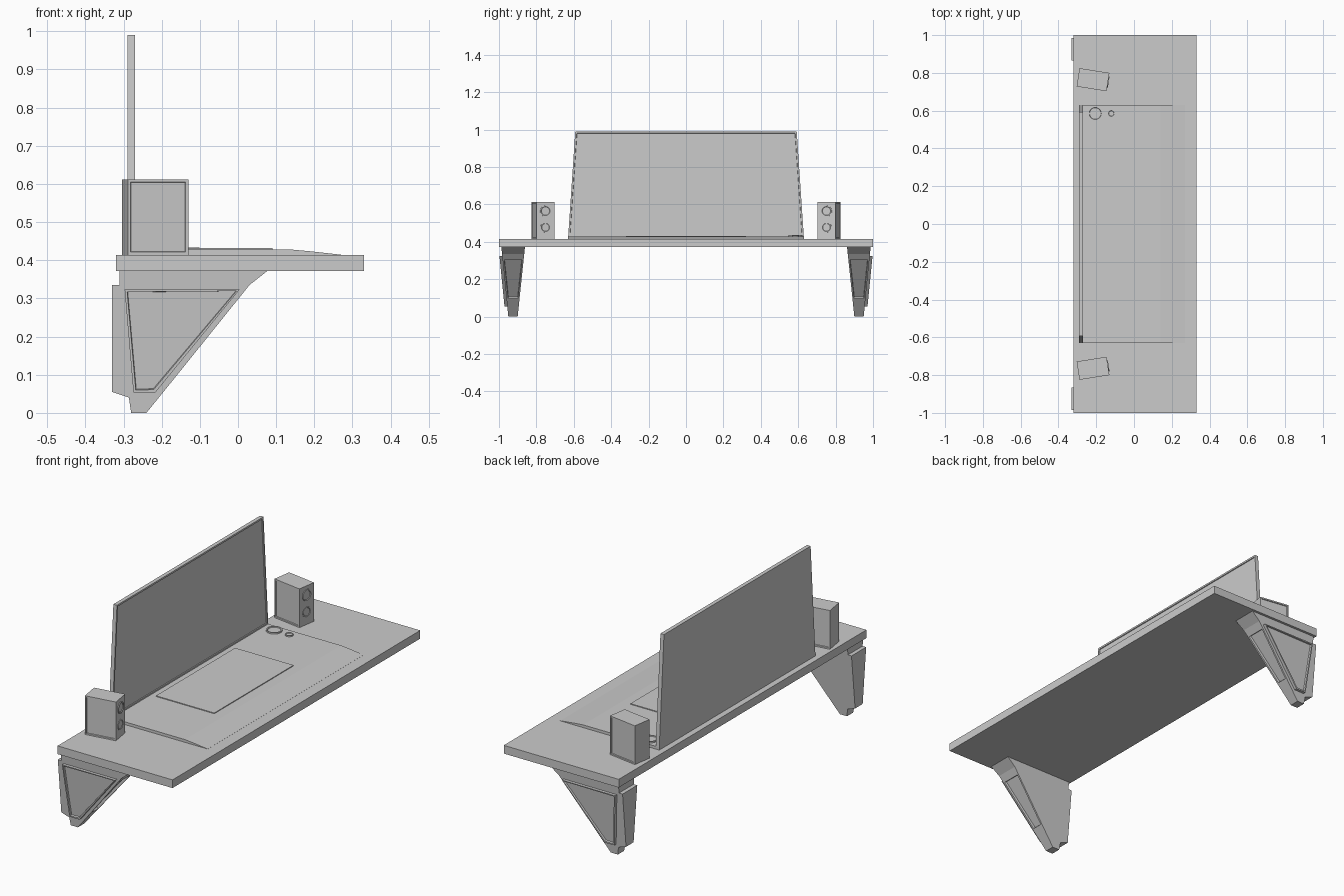
import bpy, bmesh, math
from mathutils import Matrix, Vector

if "Cube" in bpy.data.objects:
    bpy.data.objects.remove(bpy.data.objects["Cube"])


def finish(name, bm, mirror=False):
    bmesh.ops.recalc_face_normals(bm, faces=bm.faces)
    me = bpy.data.meshes.new(name)
    bm.to_mesh(me)
    bm.free()
    ob = bpy.data.objects.new(name, me)
    bpy.context.collection.objects.link(ob)
    if mirror:
        m = ob.modifiers.new("mirror", 'MIRROR')
        m.use_axis = (False, True, False)
        m.use_mirror_merge = False
    return ob


def loft(name, a, b, insets={}, mirror=False, matrix=None):
    """Bridge outline a to outline b. Faces: sides 0..n-1, cap a = n, cap b = n+1.
    insets = {face: (frame width, depth)} sinks a framed panel into a face."""
    bm = bmesh.new()
    va = [bm.verts.new(p) for p in a]
    vb = [bm.verts.new(p) for p in b]
    n = len(va)
    faces = [bm.faces.new((va[i], va[(i + 1) % n], vb[(i + 1) % n], vb[i])) for i in range(n)]
    faces += [bm.faces.new(va), bm.faces.new(vb)]
    bmesh.ops.recalc_face_normals(bm, faces=bm.faces)
    for i, (width, depth) in insets.items():
        bm.normal_update()
        bmesh.ops.inset_individual(bm, faces=[faces[i]], thickness=width, depth=0)
        bmesh.ops.inset_individual(bm, faces=[faces[i]], thickness=0.002, depth=-depth)
    if matrix:
        bm.transform(matrix)
    return finish(name, bm, mirror)


def box(name, x, y, z, **kw):
    ring = [(x[0], y[0]), (x[1], y[0]), (x[1], y[1]), (x[0], y[1])]
    return loft(name, [(p, q, z[0]) for p, q in ring], [(p, q, z[1]) for p, q in ring], **kw)


def dial(name, r, h, rim, sink, matrix, mirror=False):
    """Short round disc with a rim and a sunken centre, standing on its origin."""
    bm = bmesh.new()
    bmesh.ops.create_cone(bm, cap_ends=True, segments=32, radius1=r, radius2=r, depth=h,
                          matrix=Matrix.Translation((0, 0, h / 2)))
    bm.normal_update()
    top = [f for f in bm.faces if f.normal.z > 0.9]
    bmesh.ops.inset_individual(bm, faces=top, thickness=rim, depth=0)
    bmesh.ops.inset_individual(bm, faces=top, thickness=0.002, depth=-sink)
    bm.transform(matrix)
    return finish(name, bm, mirror)


# Table top
box("table_top", (-0.32, 0.33), (-1, 1), (0.372, 0.414))

# Legs: profile in x/z, both sides taper towards the foot
def outer(z):
    return 0.95 + 0.1 * z


def inner(z):
    return 0.90 - 0.105 * z


leg = [(-0.31, 0.372), (-0.31, 0.335), (-0.33, 0.335), (-0.33, 0.055), (-0.286, 0.04),
       (-0.28, 0), (-0.24, 0), (-0.167, 0.09), (0.01, 0.31), (0.03, 0.335), (0.077, 0.372)]
loft("leg", [(x, inner(z), z) for x, z in leg], [(x, outer(z), z) for x, z in leg],
     insets={7: (0.012, 0.012)}, mirror=True)

# Raised framed panel on the outside of each leg
panel = [(-0.297, 0.323), (-0.274, 0.053), (-0.217, 0.053), (0.004, 0.323)]
loft("leg_panel", [(x, outer(z) - 0.005, z) for x, z in panel],
     [(x, outer(z) + 0.015, z) for x, z in panel], insets={5: (0.009, 0.009)}, mirror=True)

# Low wedge-shaped console on the table top
wedge = [(-0.29, 0.41), (-0.29, 0.428), (0.14, 0.428), (0.19, 0.4235), (0.27, 0.4145), (0.27, 0.41)]
loft("console_base", [(x, -0.63, z) for x, z in wedge], [(x, 0.63, z) for x, z in wedge])
box("touch_pad", (-0.24, 0.09), (-0.32, 0.32), (0.42, 0.432))

# Control dials
dial("large_dial", 0.038, 0.008, 0.006, 0.004, Matrix.Translation((-0.205, 0.585, 0.427)))
dial("small_dial", 0.019, 0.007, 0.004, 0.003, Matrix.Translation((-0.12, 0.585, 0.427)))

# Upright tapered screen with a sunken display
screen = [(-0.63, 0.427), (0.63, 0.427), (0.592, 0.99), (-0.592, 0.99)]
loft("screen", [(-0.29, y, z) for y, z in screen], [(-0.27, y, z) for y, z in screen],
     insets={5: (0.012, 0.004)})

# Speakers, turned slightly inwards
turn = Matrix.Translation((-0.217, 0.764, 0.414)) @ Matrix.Rotation(math.radians(-9), 4, 'Z')
box("speaker", (-0.08, 0.08), (-0.049, 0.049), (0, 0.198),
    insets={0: (0.01, 0.004), 2: (0.01, 0.004)}, mirror=True, matrix=turn)
for name, z, r, h in (("upper_driver", 0.15, 0.029, 0.005), ("lower_driver", 0.063, 0.027, 0.003)):
    face = turn @ Matrix.Translation((0.079, 0, z)) @ Matrix.Rotation(math.pi / 2, 4, 'Y')
    dial(name, r, h, 0.005, h * 0.6, face, mirror=True)
